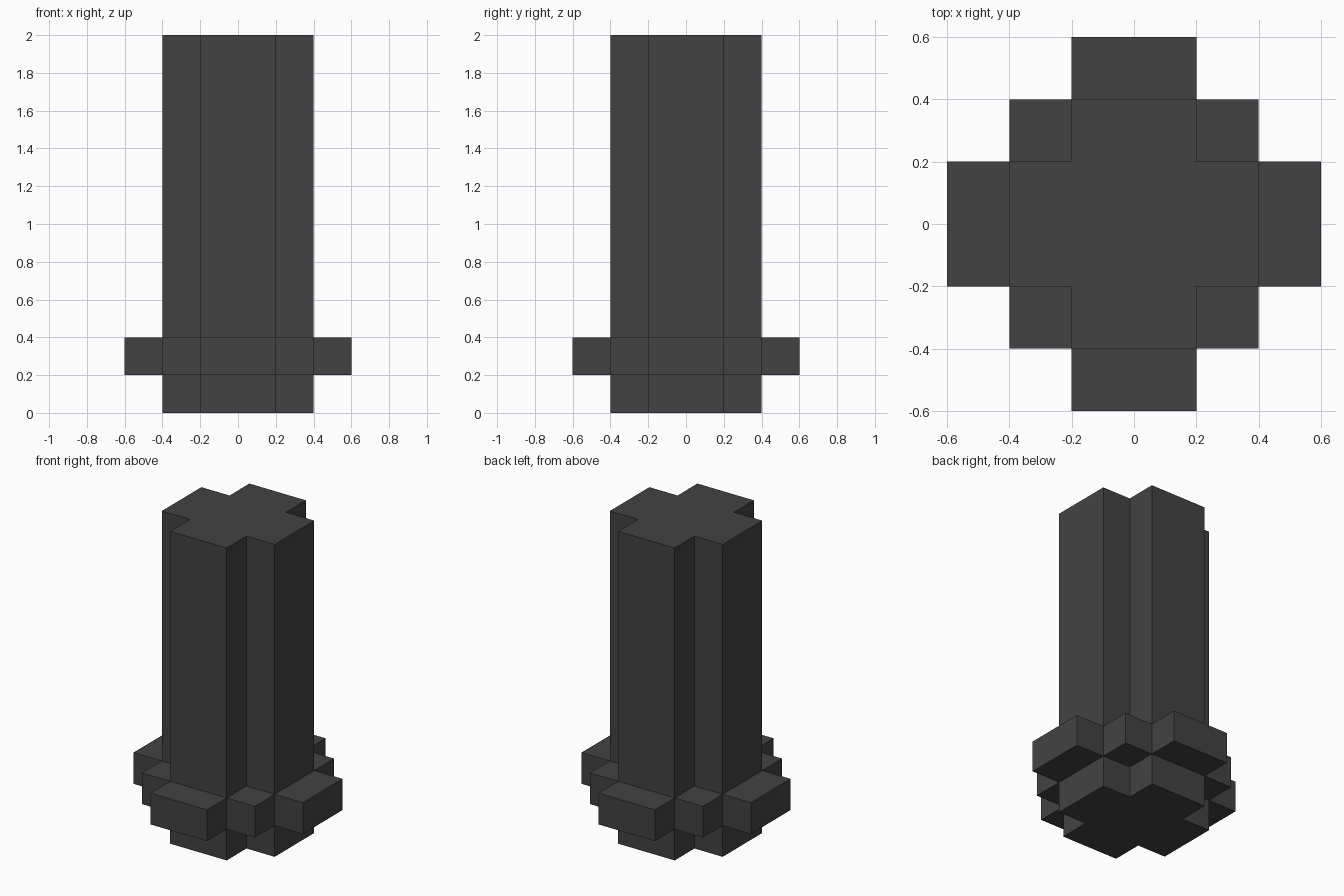
import bpy
import bmesh

if "Cube" in bpy.data.objects:
    bpy.data.objects.remove(bpy.data.objects["Cube"])

# One flat dark grey for the whole model
grey = bpy.data.materials.new("dark grey")
grey.diffuse_color = (0.055, 0.055, 0.055, 1.0)
grey.use_nodes = True
grey.node_tree.nodes["Principled BSDF"].inputs["Base Color"].default_value = grey.diffuse_color


def stepped_prism(name, quarter, z0, z1):
    """Extrude an outline made by turning a quarter profile four times about z."""
    outline = []
    for _ in range(4):
        outline += quarter
        quarter = [(-y, x) for x, y in quarter]
    bm = bmesh.new()
    base = bm.faces.new([bm.verts.new((x, y, z0)) for x, y in outline])
    top = bmesh.ops.extrude_face_region(bm, geom=[base], use_keep_orig=True)
    verts = [g for g in top["geom"] if isinstance(g, bmesh.types.BMVert)]
    bmesh.ops.translate(bm, verts=verts, vec=(0, 0, z1 - z0))
    bmesh.ops.recalc_face_normals(bm, faces=bm.faces)
    mesh = bpy.data.meshes.new(name)
    bm.to_mesh(mesh)
    bm.free()
    mesh.materials.append(grey)
    obj = bpy.data.objects.new(name, mesh)
    bpy.context.collection.objects.link(obj)
    return obj


# Plus-shaped column, full height
stepped_prism("column", [(0.4, -0.2), (0.4, 0.2), (0.2, 0.2)], 0.0, 2.0)

# Stepped collar near the foot
stepped_prism("collar",
              [(0.6, -0.2), (0.6, 0.2), (0.4, 0.2), (0.4, 0.4), (0.2, 0.4)],
              0.2, 0.4)
